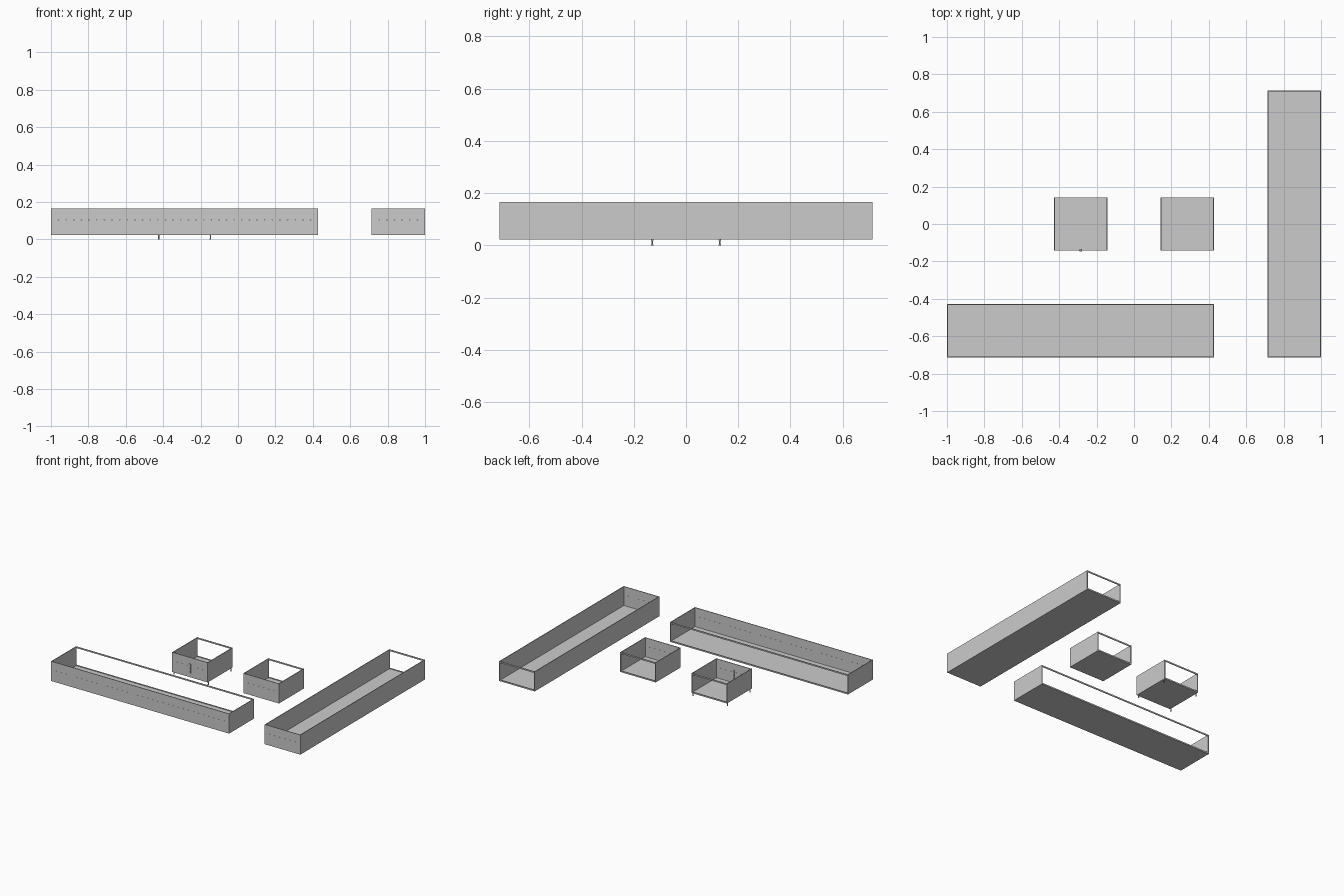
import bpy, bmesh, math
from mathutils import Matrix, Vector

if "Cube" in bpy.data.objects:
    bpy.data.objects.remove(bpy.data.objects["Cube"])

Z0, Z1 = 0.0225, 0.1655      # underside and rim of every tray
T = 0.005                    # wall thickness


def finish(bm, name):
    bmesh.ops.recalc_face_normals(bm, faces=bm.faces)
    me = bpy.data.meshes.new(name)
    bm.to_mesh(me)
    bm.free()
    ob = bpy.data.objects.new(name, me)
    bpy.context.collection.objects.link(ob)
    return ob


def add_box(bm, lo, hi):
    lo, hi = Vector(lo), Vector(hi)
    m = Matrix.Translation((lo + hi) / 2) @ Matrix.Diagonal((*(hi - lo), 1))
    bmesh.ops.create_cube(bm, size=1, matrix=m)


def add_cyl(bm, c, r, depth, axis='Z', seg=12):
    rot = Matrix.Rotation(math.pi / 2, 4, 'X') if axis == 'Y' else Matrix()
    bmesh.ops.create_cone(bm, cap_ends=True, segments=seg, radius1=r, radius2=r,
                          depth=depth, matrix=Matrix.Translation(c) @ rot)


def tray(name, x0, x1, y0, y1):
    # floor, side walls and the thin rail across the open back
    bm = bmesh.new()
    add_box(bm, (x0, y0 + T, Z0), (x1, y1, Z0 + T))
    add_box(bm, (x0, y0 + T, Z0 + T), (x0 + T, y1, Z1))
    add_box(bm, (x1 - T, y0 + T, Z0 + T), (x1, y1, Z1))
    add_box(bm, (x0 + T, y1 - T, Z1 - 0.010), (x1 - T, y1, Z1))
    add_box(bm, (x0 + T, y1 - T, Z0 + T), (x1 - T, y1, Z0 + 0.010))
    finish(bm, name + "_body")
    # front wall with a row of small drilled holes
    bm = bmesh.new()
    add_box(bm, (x0, y0, Z0), (x1, y0 + T, Z1))
    wall = finish(bm, name + "_front_wall")
    bm = bmesh.new()
    n = round((x1 - x0) / 0.0408)
    step = (x1 - x0) / n
    for i in range(1, n):
        add_cyl(bm, (x0 + i * step, y0 + T / 2, 0.105), 0.0022, T * 4, 'Y', 8)
    cutter = finish(bm, name + "_hole_cutter")
    mod = wall.modifiers.new("holes", 'BOOLEAN')
    mod.operation, mod.object, mod.solver = 'DIFFERENCE', cutter, 'EXACT'
    bpy.context.view_layer.objects.active = wall
    bpy.ops.object.modifier_apply(modifier=mod.name)
    bpy.data.objects.remove(cutter)


u = 1 / 7
tray("left_square_tray", -3 * u, -u, -u, u)
tray("right_square_tray", u, 3 * u, -u, u)
tray("front_long_tray", -1, 3 * u, -5 * u, -3 * u)
tray("side_long_tray", 5 * u, 1, -5 * u, 5 * u)

# legs under the left square tray
cx = -2 * u
for sx, nx in ((-1, "left"), (1, "right")):
    for sy, ny in ((-1, "front"), (1, "back")):
        bm = bmesh.new()
        x, y = cx + sx * 0.138, sy * 0.129
        add_cyl(bm, (x, y, Z0 / 2), 0.003, Z0)
        add_cyl(bm, (x, y, 0.002), 0.0045, 0.004)
        add_cyl(bm, (x, y, Z0 - 0.0015), 0.0045, 0.003)
        finish(bm, f"{ny}_{nx}_leg")

# slim vertical fitting through the front wall, outside plate and inside plate
bm = bmesh.new()
add_box(bm, (cx - 0.007, -u - 0.003, 0.05), (cx + 0.007, -u, 0.12))
add_box(bm, (cx - 0.007, -u + T, 0.05), (cx + 0.007, -u + T + 0.003, 0.12))
for z in (0.06, 0.085, 0.11):
    add_cyl(bm, (cx, -u + T / 2, z), 0.004, T + 0.010, 'Y')
finish(bm, "front_fitting")
